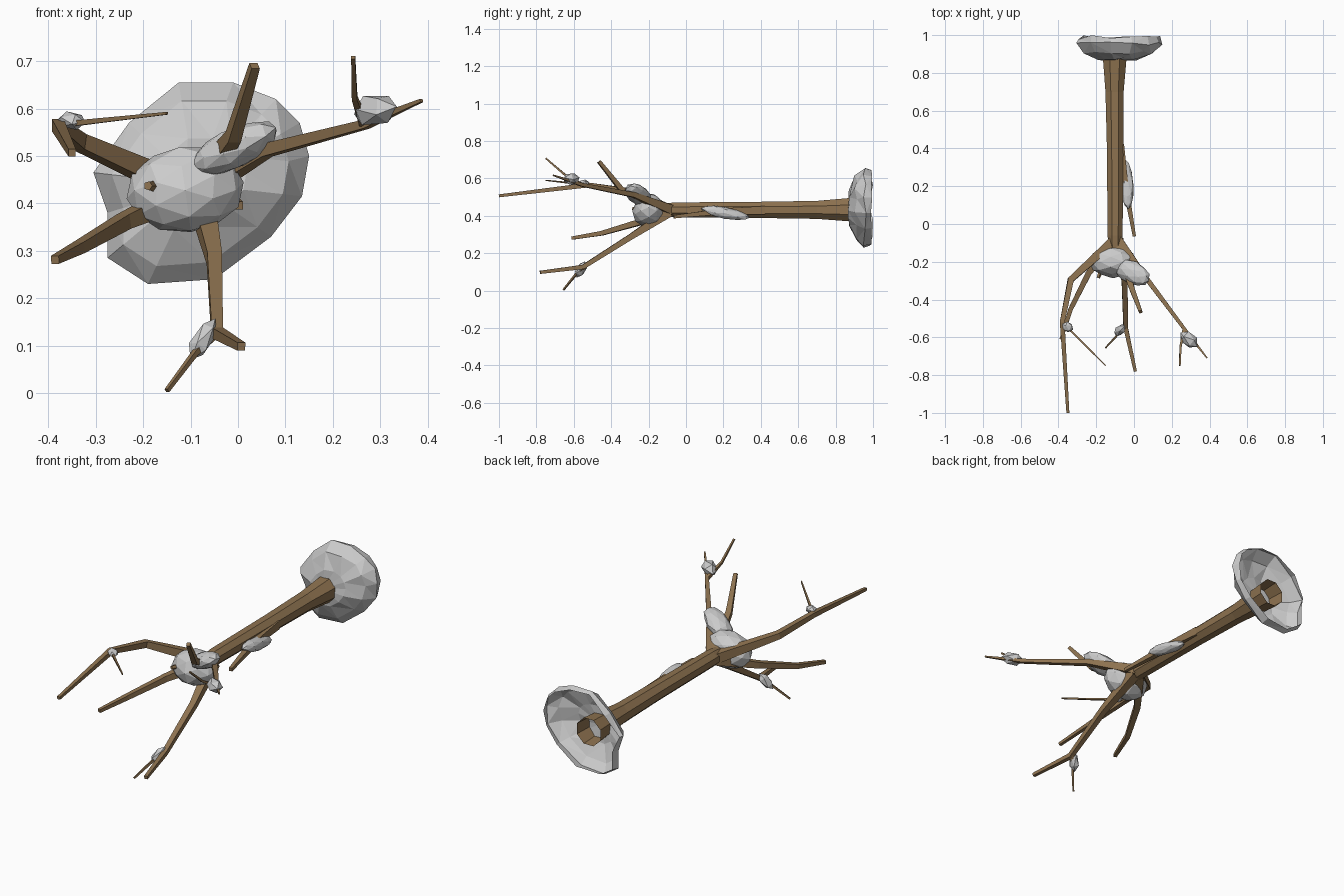
import bpy, bmesh, math, random
from mathutils import Vector, Matrix

random.seed(4)
bark = bpy.data.materials.new("bark")
bark.diffuse_color = (0.27, 0.17, 0.08, 1)


def finish(name, bm, mat=None):
    me = bpy.data.meshes.new(name)
    bm.to_mesh(me)
    bm.free()
    ob = bpy.data.objects.new(name, me)
    bpy.context.collection.objects.link(ob)
    if mat:
        me.materials.append(mat)
    return ob


def limb(name, path, sides=4, cap=True):
    """Tapered tube through (x, y, z, radius) points."""
    bm = bmesh.new()
    pts = [Vector(p[:3]) for p in path]
    rings = []
    for i, p in enumerate(pts):
        t = (pts[min(i + 1, len(pts) - 1)] - pts[max(i - 1, 0)]).normalized()
        ref = Vector((0, 0, 1)) if abs(t.z) < 0.8 else Vector((1, 0, 0))
        u = t.cross(ref).normalized()
        v = t.cross(u)
        ring = []
        for k in range(sides):
            a = 2 * math.pi * (k + 0.5) / sides
            ring.append(bm.verts.new(p + (u * math.cos(a) + v * math.sin(a)) * path[i][3]))
        rings.append(ring)
    for r0, r1 in zip(rings, rings[1:]):
        for k in range(sides):
            n = (k + 1) % sides
            bm.faces.new((r0[k], r0[n], r1[n], r1[k]))
    if cap:
        bm.faces.new(rings[-1])
    bmesh.ops.recalc_face_normals(bm, faces=bm.faces)
    return finish(name, bm, bark)


def clump(name, a, b, width, height, detail=1, jitter=0.08):
    """Faceted snow lump from tip a to tip b, thick towards -y."""
    a, b = Vector(a), Vector(b)
    w = (b - a).normalized()
    u = w.cross(Vector((0, -1, 0))).normalized()
    v = w.cross(u)
    bm = bmesh.new()
    bmesh.ops.create_icosphere(bm, subdivisions=detail, radius=1)
    c, half = (a + b) / 2, (b - a).length / 2
    for vt in bm.verts:
        p = vt.co.copy()
        j = 1 if abs(p.z) > 0.99 else 1 + random.uniform(-jitter, jitter)
        vt.co = c + (u * p.x * width + v * p.y * height) * j + w * p.z * half
    bmesh.ops.recalc_face_normals(bm, faces=bm.faces)
    return finish(name, bm)


# trunk, open at the root end
limb("trunk", [(-0.102, 0.96, 0.433, 0.074), (-0.102, 0.87, 0.433, 0.067),
               (-0.103, 0.70, 0.432, 0.052), (-0.1, 0.40, 0.432, 0.047),
               (-0.1, -0.06, 0.432, 0.043), (-0.1, -0.13, 0.43, 0.038)], 8)

# main branches
limb("left_upper_branch", [(-0.11, -0.09, 0.43, 0.036), (-0.335, -0.295, 0.53, 0.023),
                           (-0.38, -0.52, 0.565, 0.018), (-0.35, -1.0, 0.507, 0.011)])
limb("left_lower_branch", [(-0.11, -0.09, 0.42, 0.034), (-0.24, -0.26, 0.362, 0.022),
                           (-0.335, -0.45, 0.307, 0.017), (-0.386, -0.61, 0.281, 0.012)])
limb("lower_branch", [(-0.08, -0.09, 0.42, 0.036), (-0.05, -0.30, 0.285, 0.022),
                      (-0.044, -0.55, 0.127, 0.017), (0.007, -0.78, 0.098, 0.012)])
limb("right_branch", [(-0.09, -0.08, 0.43, 0.036), (0.06, -0.28, 0.512, 0.019),
                      (0.27, -0.56, 0.567, 0.013), (0.387, -0.71, 0.617, 0.005)])
limb("upper_branch", [(-0.09, -0.09, 0.43, 0.034), (-0.01, -0.345, 0.54, 0.02),
                      (0.035, -0.465, 0.69, 0.013)])
limb("trunk_branch", [(-0.075, 0.42, 0.43, 0.032), (-0.045, 0.2, 0.425, 0.022),
                      (0.002, -0.065, 0.395, 0.012)])
limb("front_stub", [(-0.13, -0.12, 0.43, 0.02), (-0.19, -0.285, 0.437, 0.01)], 5)

# thin twigs
limb("left_twig", [(-0.38, -0.52, 0.565, 0.009), (-0.15, -0.75, 0.59, 0.004)])
limb("lower_twig", [(-0.044, -0.54, 0.13, 0.012), (-0.09, -0.59, 0.085, 0.008),
                    (-0.15, -0.655, 0.005, 0.006)])
limb("right_twig", [(0.265, -0.56, 0.57, 0.012), (0.246, -0.65, 0.622, 0.008),
                    (0.243, -0.75, 0.708, 0.006)])

# snow on the forks and branches
clump("fork_snow", (-0.235, -0.20, 0.41), (0.012, -0.20, 0.445), 0.092, 0.085, 2, 0.06)
clump("upper_snow", (-0.10, -0.215, 0.47), (0.08, -0.30, 0.56), 0.042, 0.062, 2, 0.06)
clump("left_snow", (-0.38, -0.53, 0.577), (-0.322, -0.56, 0.57), 0.02, 0.027)
clump("lower_snow", (-0.10, -0.585, 0.07), (-0.048, -0.54, 0.157), 0.024, 0.028)
clump("right_snow", (0.245, -0.575, 0.588), (0.335, -0.65, 0.604), 0.036, 0.04)
clump("trunk_snow", (-0.045, 0.34, 0.39), (-0.03, 0.08, 0.44), 0.036, 0.03, 2, 0.08)

# root snow: shallow hollow dome around the trunk foot
outline = [(-0.125, 0.655), (-0.01, 0.655), (0.08, 0.62), (0.13, 0.57), (0.15, 0.5),
           (0.135, 0.415), (0.07, 0.33), (-0.05, 0.24), (-0.19, 0.23), (-0.275, 0.285),
           (-0.275, 0.38), (-0.305, 0.465), (-0.23, 0.57)]
cx, cz = -0.09, 0.44
bm = bmesh.new()
rings = []
for scale, y, wob in ((0.95, 0.988, 0.012), (1.0, 0.955, 0.008), (0.82, 0.908, 0.008), (0.45, 0.873, 0.008)):
    rings.append([bm.verts.new((cx + (x - cx) * scale, y + random.uniform(-wob, wob),
                                cz + (z - cz) * scale)) for x, z in outline])
n = len(outline)
for r0, r1 in zip(rings, rings[1:]):
    for k in range(n):
        bm.faces.new((r0[k], r0[(k + 1) % n], r1[(k + 1) % n], r1[k]))
tip = bm.verts.new((cx - 0.02, 0.865, cz))
for k in range(n):
    bm.faces.new((rings[-1][k], rings[-1][(k + 1) % n], tip))
bmesh.ops.triangulate(bm, faces=bm.faces)
bmesh.ops.recalc_face_normals(bm, faces=bm.faces)
finish("root_snow", bm)
